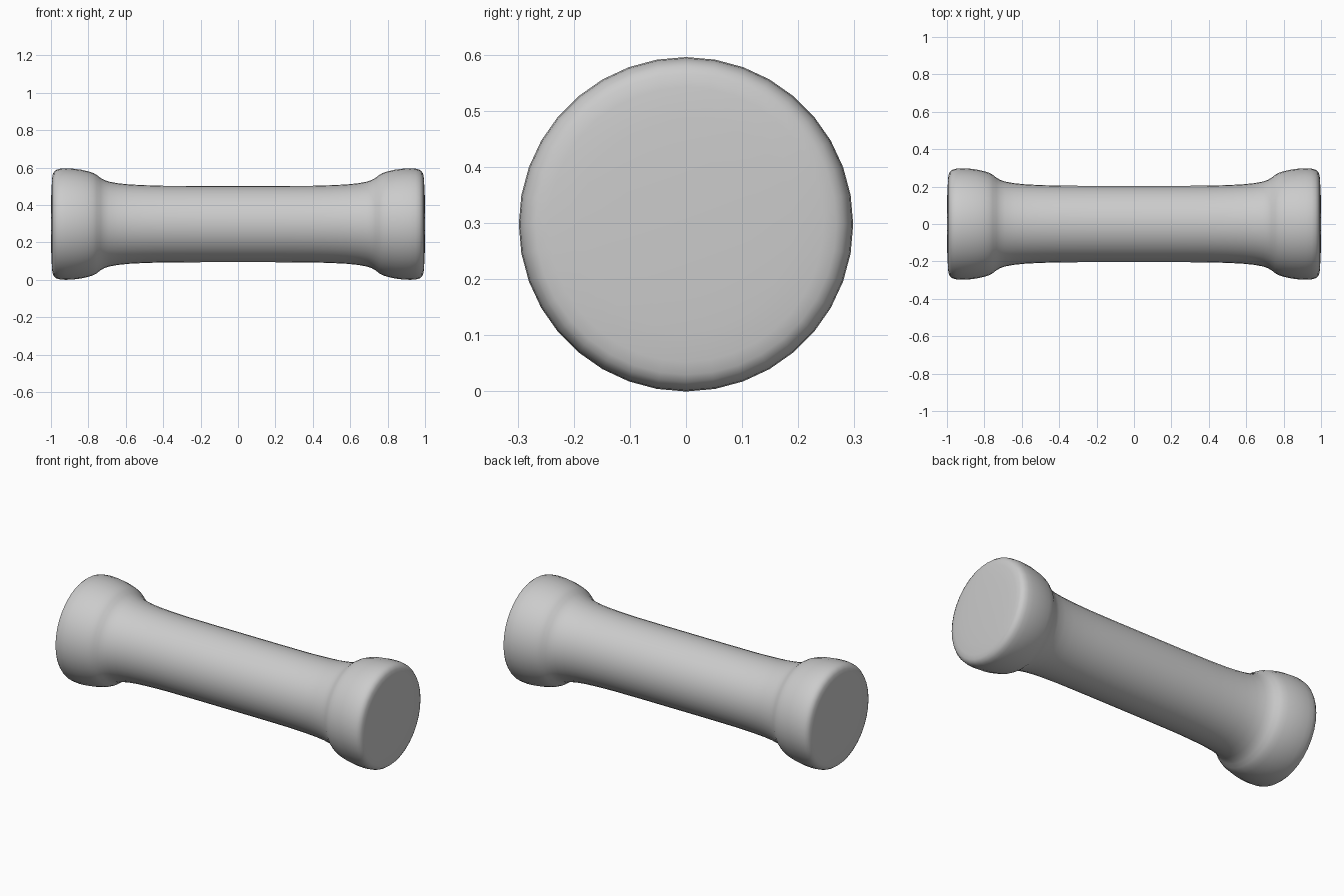
import bpy, bmesh, math

if "Cube" in bpy.data.objects:
    bpy.data.objects.remove(bpy.data.objects["Cube"])

SIDES = 36
R_MAX = 0.298

# Half profile (x, radius) from the middle of the shaft to the end face
half = [(0.0, 0.204), (0.2, 0.204), (0.4, 0.205), (0.5, 0.208), (0.58, 0.212),
        (0.64, 0.218), (0.69, 0.227), (0.715, 0.236), (0.735, 0.247),
        (0.755, 0.263), (0.775, 0.274), (0.80, 0.282), (0.84, 0.291),
        (0.88, 0.296), (0.92, R_MAX), (0.95, 0.296), (0.97, 0.291),
        (0.983, 0.281), (0.990, 0.268), (0.994, 0.245), (0.997, 0.19),
        (1.0, 0.12)]
profile = [(-x, r) for x, r in reversed(half[1:])] + half

# Spin the profile around the x axis
bm = bmesh.new()
rings = []
for x, r in profile:
    rings.append([bm.verts.new((x, r * math.sin(2 * math.pi * i / SIDES),
                                r * math.cos(2 * math.pi * i / SIDES) + R_MAX))
                  for i in range(SIDES)])
for a, b in zip(rings, rings[1:]):
    for i in range(SIDES):
        j = (i + 1) % SIDES
        bm.faces.new((a[i], a[j], b[j], b[i]))

# End caps
bm.faces.new(rings[0])
bm.faces.new(rings[-1])
bmesh.ops.recalc_face_normals(bm, faces=bm.faces[:])

mesh = bpy.data.meshes.new("dumbbell")
bm.to_mesh(mesh)
bm.free()
mesh.polygons.foreach_set("use_smooth", [True] * len(mesh.polygons))
dumbbell = bpy.data.objects.new("dumbbell", mesh)
bpy.context.collection.objects.link(dumbbell)
